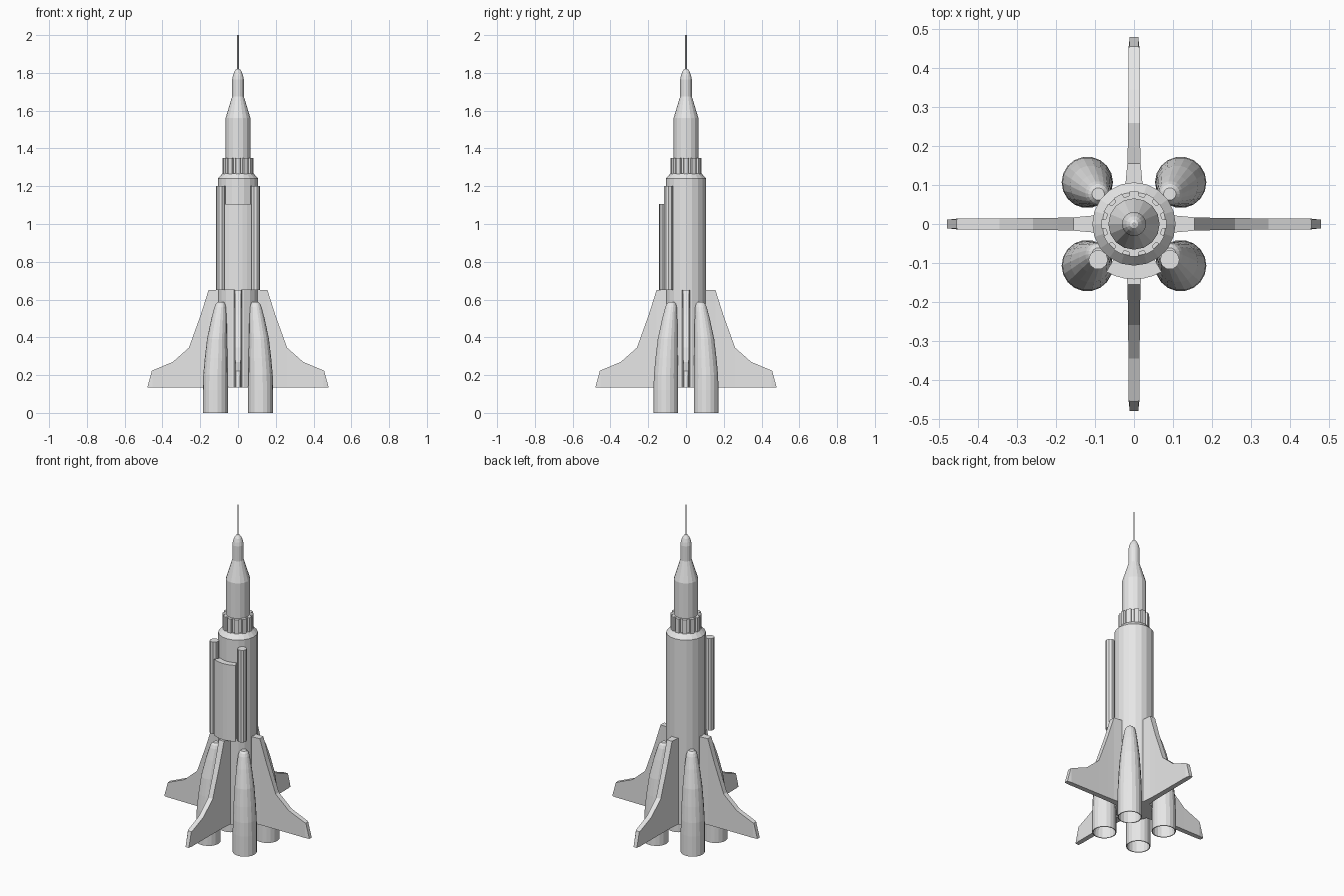
import bpy, bmesh, math
from mathutils import Vector

if "Cube" in bpy.data.objects:
    bpy.data.objects.remove(bpy.data.objects["Cube"])

mat = bpy.data.materials.new("light_grey")
mat.diffuse_color = (0.8, 0.8, 0.8, 1)
mat.use_nodes = True
mat.node_tree.nodes["Principled BSDF"].inputs["Base Color"].default_value = mat.diffuse_color


def finish(name, bm):
    bmesh.ops.recalc_face_normals(bm, faces=bm.faces)
    me = bpy.data.meshes.new(name)
    bm.to_mesh(me)
    bm.free()
    me.materials.append(mat)
    ob = bpy.data.objects.new(name, me)
    bpy.context.collection.objects.link(ob)
    return ob


def loft(name, rings):
    """Skin a list of equal-length point loops and cap both ends."""
    bm = bmesh.new()
    loops = [[bm.verts.new(p) for p in r] for r in rings]
    n = len(loops[0])
    for a, b in zip(loops, loops[1:]):
        for i in range(n):
            j = (i + 1) % n
            bm.faces.new((a[i], a[j], b[j], b[i]))
    bm.faces.new(loops[0])
    bm.faces.new(loops[-1])
    return finish(name, bm)


def circle(r, z, n, cx=0, cy=0):
    return [Vector((cx + r * math.cos(2 * math.pi * i / n),
                    cy + r * math.sin(2 * math.pi * i / n), z)) for i in range(n)]


def lathe(name, profile, n, cx=0, cy=0):
    return loft(name, [circle(r, z, n, cx, cy) for r, z in profile])


# Central stack
lathe("main_body", [(0.107, 0.135), (0.107, 1.24), (0.082, 1.268)], 20)
lathe("upper_stage", [(0.066, 1.26), (0.066, 1.56), (0.031, 1.675), (0.031, 1.765),
                      (0.027, 1.785), (0.02, 1.805), (0.011, 1.818), (0.004, 1.821)], 16)
lathe("antenna", [(0.004, 1.81), (0.004, 2.0)], 8)

# Toothed collar
teeth = []
for k in range(12):
    for off, r in ((-10, 0.073), (-8, 0.084), (8, 0.084), (10, 0.073)):
        a = math.radians(30 * k + off)
        teeth.append((r * math.cos(a), r * math.sin(a)))
loft("toothed_collar", [[Vector((x, y, z)) for x, y in teeth] for z in (1.265, 1.35)])

# Front pipes and curved equipment panel
for s in (-1, 1):
    lathe("side_pipe", [(0.025, 0.65), (0.025, 1.2)], 10, s * 0.092, -0.092)
arc = [math.radians(-90 + 30 * (i / 3 - 1)) for i in range(7)]
outline = [(0.142 * math.cos(a), 0.142 * math.sin(a)) for a in arc]
outline += [(0.1 * math.cos(a), 0.1 * math.sin(a)) for a in reversed(arc)]
loft("front_panel", [[Vector((x, y, z)) for x, y in outline] for z in (0.65, 1.105)])

# Four fins, thick at the root: (distance out, top height, half thickness)
stations = [(0.08, 0.65, 0.024), (0.156, 0.65, 0.017), (0.197, 0.52, 0.016),
            (0.26, 0.345, 0.015), (0.345, 0.27, 0.0145), (0.452, 0.225, 0.014)]
for k in range(4):
    rings = [[Vector((d, -t, 0.135)), Vector((d, t, 0.135)),
              Vector((d, t, z)), Vector((d, -t, z))] for d, z, t in stations]
    # slanted, slightly pinched tip
    rings.append([Vector((0.48, -0.011, 0.135)), Vector((0.48, 0.011, 0.135)),
                  Vector((0.456, 0.011, 0.223)), Vector((0.456, -0.011, 0.223))])
    fin = loft("fin", rings)
    fin.rotation_euler.z = k * math.pi / 2

# Four inward-leaning boosters with hollow nozzles: (radius, height, lean)
shape = [(0.059, 0.15, 0), (0.061, 0.0, 0), (0.066, 0.0, 0), (0.066, 0.12, 0),
         (0.0645, 0.2, 0.02), (0.06, 0.29, 0.15), (0.053, 0.39, 0.32),
         (0.041, 0.495, 0.68), (0.031, 0.56, 0.93), (0.025, 0.577, 0.98), (0.016, 0.587, 1)]
for sx in (-1, 1):
    for sy in (-1, 1):
        loft("booster", [circle(r, z, 18, sx * (0.12 - 0.028 * l), sy * (0.107 - 0.03 * l))
                         for r, z, l in shape])
